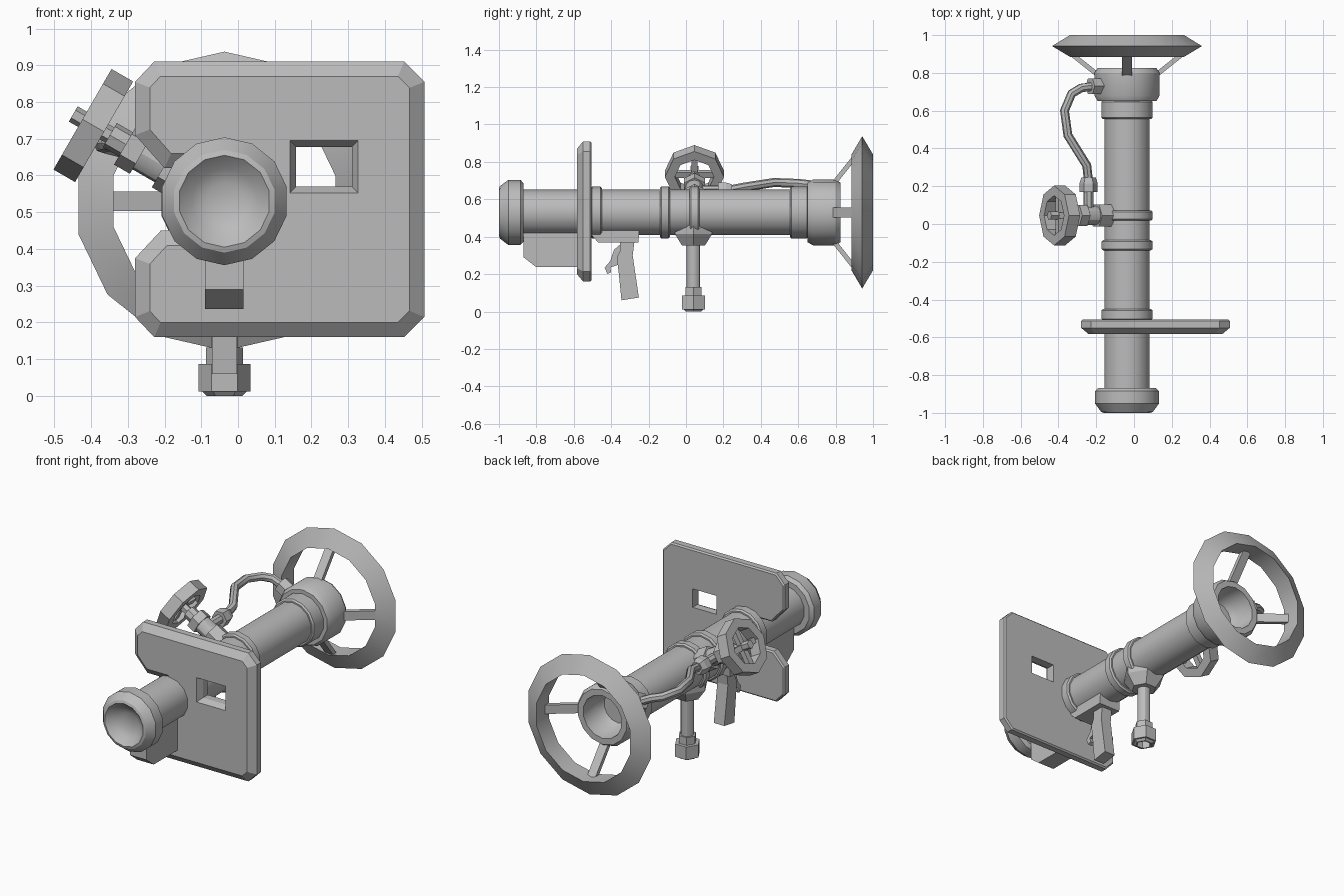
import bpy, bmesh, math
from mathutils import Vector as V

if "Cube" in bpy.data.objects:
    bpy.data.objects.remove(bpy.data.objects["Cube"])

grey = bpy.data.materials.new("grey metal")
grey.diffuse_color = (0.5, 0.5, 0.5, 1)
grey.use_nodes = True
grey.node_tree.nodes["Principled BSDF"].inputs["Base Color"].default_value = grey.diffuse_color
CX, CZ = -0.037, 0.53          # barrel axis
Y, Z = V((0, 1, 0)), V((0, 0, 1))
AXIS = V((CX, 0, CZ))


def loft(name, sections, closed=False):
    """Skin equal-sized point loops; cap the ends unless closed."""
    bm = bmesh.new()
    loops = [[bm.verts.new(p) for p in s] for s in sections]
    n = len(loops[0])
    pairs = list(zip(loops, loops[1:]))
    if closed:
        pairs.append((loops[-1], loops[0]))
    else:
        bm.faces.new(loops[0])
        bm.faces.new(loops[-1])
    for a, b in pairs:
        for i in range(n):
            j = (i + 1) % n
            bm.faces.new((a[i], a[j], b[j], b[i]))
    bmesh.ops.recalc_face_normals(bm, faces=bm.faces)
    me = bpy.data.meshes.new(name)
    bm.to_mesh(me)
    bm.free()
    me.materials.append(grey)
    ob = bpy.data.objects.new(name, me)
    bpy.context.collection.objects.link(ob)
    return ob


def activate(ob):
    bpy.ops.object.select_all(action='DESELECT')
    ob.select_set(True)
    bpy.context.view_layer.objects.active = ob


def lathe(name, profile, origin=AXIS, axis=Y, up=Z, n=14, closed=False):
    """Revolve (distance, radius) pairs about an axis."""
    side = axis.cross(up)
    ang = [2 * math.pi * i / n for i in range(n)]
    ob = loft(name, [[origin + axis * t + (up * math.cos(a) + side * math.sin(a)) * r
                      for a in ang] for t, r in profile], closed)
    if n > 8:
        activate(ob)
        bpy.ops.object.shade_smooth_by_angle(angle=math.radians(30))
    return ob


def prism(name, yz, width):
    """Extrude a side profile across the barrel axis."""
    return loft(name, [[(CX + s * width / 2, y, z) for y, z in yz] for s in (-1, 1)])


def bar(name, a, b, wide, w, t):
    """Rectangular bar from a to b."""
    thin = (b - a).normalized().cross(wide)
    return loft(name, [[p + wide * (i * w / 2) + thin * (j * t / 2)
                        for i, j in ((-1, -1), (1, -1), (1, 1), (-1, 1))] for p in (a, b)])


# Barrel, breech cap and hollow muzzle
lathe("barrel", [(-0.9, 0.122), (0.68, 0.122)])
lathe("breech_cap", [(-0.945, 0.05), (-0.965, 0.09), (-1.0, 0.125), (-0.995, 0.14), (-0.95, 0.174),
                     (-0.885, 0.174), (-0.868, 0.155), (-0.868, 0.11)])
lathe("muzzle", [(0.68, 0.09), (0.72, 0.115), (0.825, 0.125), (0.825, 0.16), (0.8, 0.176),
                 (0.68, 0.176), (0.65, 0.16), (0.65, 0.11)])
for i, (a, b) in enumerate(((-0.51, -0.45), (-0.14, -0.085), (0.018, 0.072), (0.555, 0.655))):
    lathe(f"barrel_band_{i}", [(a, 0.118), (a, 0.13), (a + 0.008, 0.139), (b - 0.008, 0.139),
                               (b, 0.13), (b, 0.118)], closed=True)

# Rear ring with four spokes
lathe("muzzle_ring", [(0.885, 0.31), (0.942, 0.407), (1.0, 0.31)], closed=True)
for i in range(4):
    a = i * math.pi / 2
    d, w = V((math.cos(a), 0, math.sin(a))), V((-math.sin(a), 0, math.cos(a)))
    bar(f"ring_spoke_{i}", AXIS + d * 0.155 + Y * 0.79, AXIS + d * 0.325 + Y * 0.925, w, 0.052, 0.025)

# Shield plate with bevelled front, barrel notch and window
outline = [V(p) for p in ((-.28, .215), (-.228, .16), (.452, .16), (.507, .215), (.507, .855),
                          (.452, .91), (-.228, .91), (-.28, .855), (-.28, .71), (-.2, .62),
                          (-.08, .62), (-.08, .45), (-.21, .45), (-.28, .375))]


def inset(poly, d):
    out = []
    for i, p in enumerate(poly):
        e, f = (p - poly[i - 1]).normalized(), (poly[(i + 1) % len(poly)] - p).normalized()
        n, m = V((-e.y, e.x)), V((-f.y, f.x))
        out.append(p + (n + m) * (d / (1 + n.dot(m))))
    return out


plate = loft("shield_plate", [[(p.x, y, p.y) for p in poly] for poly, y in (
    (inset(outline, 0.008), -0.505), (outline, -0.513), (outline, -0.55), (inset(outline, 0.04), -0.583))])


def window(y, g):
    return [(x, y, z) for x, z in ((.158 - g, .57 - g), (.31 + g, .57 - g),
                                   (.31 + g, .678 + g), (.158 - g, .678 + g))]


cutter = loft("window_cutter", [window(-0.6, 0.026), window(-0.55, 0.0), window(-0.48, 0.0)])
cutter.hide_render = True
mod = plate.modifiers.new("window", 'BOOLEAN')
mod.operation, mod.solver, mod.object = 'DIFFERENCE', 'EXACT', cutter
activate(plate)
bpy.ops.object.modifier_apply(modifier="window")
bpy.data.objects.remove(cutter)

# Box under the breech
prism("breech_box", [(-.868, .45), (-.868, .29), (-.8, .237), (-.57, .237), (-.57, .45)], 0.105)

# Grip, trigger and their mount
prism("grip_mount", [(-.51, .45), (-.51, .415), (-.47, .37), (-.255, .37), (-.25, .42), (-.25, .45)], 0.14)
prism("grip", [(-.355, .38), (-.35, .33), (-.37, .29), (-.36, .21), (-.345, .06), (-.252, .075),
               (-.285, .30), (-.275, .38)], 0.068)
prism("trigger", [(-.35, .36), (-.385, .33), (-.405, .27), (-.435, .235), (-.42, .2), (-.40, .21),
                  (-.405, .235), (-.36, .25), (-.33, .3)], 0.03)

# Support post with hex foot
foot = V((CX, 0.04, 0))
X = V((1, 0, 0))
lathe("post_mount", [(0.352, 0.07), (0.415, 0.115), (0.46, 0.115)], foot, Z, X, 6)
lathe("post", [(0.1, 0.036), (0.4, 0.036)], foot, Z, X, 12)
lathe("post_nut", [(0.08, 0.05), (0.132, 0.05)], foot, Z, X, 6)
lathe("post_foot", [(0.05, 0.04), (0.0, 0.04), (0.0, 0.048), (0.012, 0.06), (0.012, 0.071),
                    (0.087, 0.071)], foot, Z, X, 6)

# Valve stem, tilted out to the side
vo = V((CX, 0.045, CZ))
va = V((-math.cos(math.pi / 6), 0, 0.5))
vu = V((0.5, 0, math.cos(math.pi / 6)))
lathe("valve_body", [(0.1, 0.05), (0.27, 0.05)], vo, va, vu, 12)
lathe("valve_base_nut", [(0.11, 0.066), (0.19, 0.066)], vo, va, vu, 6)
lathe("valve_top_nut", [(0.26, 0.064), (0.31, 0.064)], vo, va, vu, 6)
lathe("valve_neck", [(0.3, 0.038), (0.36, 0.038)], vo, va, vu, 8)
lathe("valve_stem", [(0.35, 0.024), (0.475, 0.024)], vo, va, vu, 6)

# Eight-sided handwheel with cross spokes
lathe("handwheel", [(0.378, 0.105), (0.378, 0.158), (0.446, 0.158), (0.446, 0.105)], vo, va, vu, 8, True)
for i, d in enumerate((vu, Y)):
    c = vo + va * 0.412
    bar(f"handwheel_spoke_{i}", c - d * 0.12, c + d * 0.12, va.cross(d), 0.032, 0.03)

# Hose from the valve to the muzzle
branch = vo + va * 0.235
lathe("hose_branch", [(0.0, 0.027), (0.14, 0.027)], branch, Y, vu, 8)
lathe("hose_valve_nut", [(0.125, 0.048), (0.17, 0.048), (0.2, 0.038)], branch, Y, vu, 6)
lathe("hose_muzzle_nut", [(0.15, 0.048), (0.225, 0.048)], V((CX, 0.73, CZ)), va, vu, 6)
cu = bpy.data.curves.new("hose", 'CURVE')
cu.dimensions, cu.bevel_depth, cu.bevel_resolution, cu.use_fill_caps = '3D', 0.024, 2, True
path = [(branch.x, .22, branch.z), (-.25, .31, .665), (-.35, .47, .69), (-.368, .60, .685),
        (-.33, .69, .675), (-.28, .72, .665), (-.20, .73, .625)]
sp = cu.splines.new('POLY')
sp.points.add(len(path) - 1)
for pt, p in zip(sp.points, path):
    pt.co = (*p, 1)
cu.materials.append(grey)
hose = bpy.data.objects.new("hose", cu)
bpy.context.collection.objects.link(hose)
activate(hose)
bpy.ops.object.convert(target='MESH')
bpy.ops.object.shade_smooth_by_angle(angle=math.radians(40))
